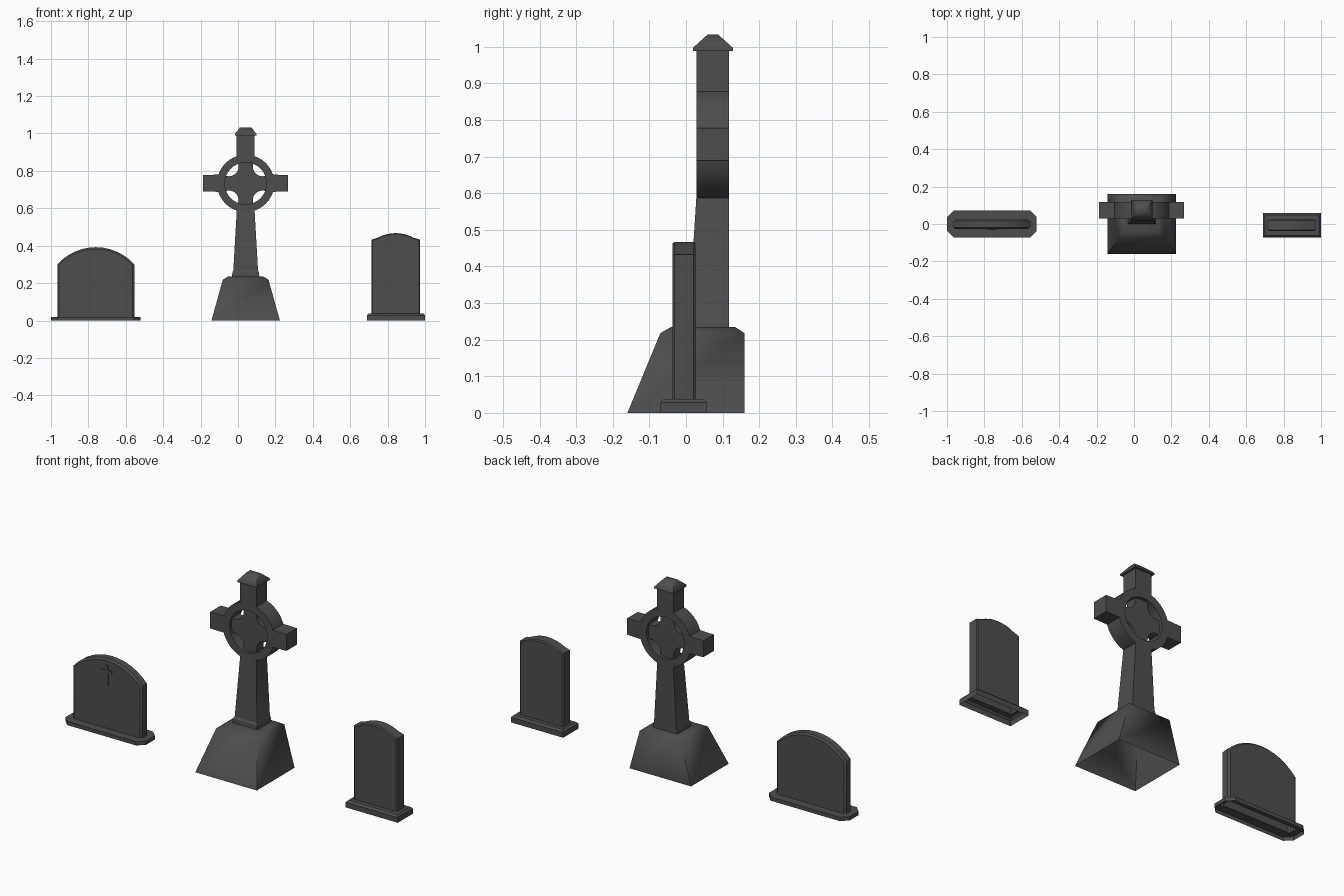
import bpy, bmesh
from math import sin, cos, pi, radians, asin

if "Cube" in bpy.data.objects:
    bpy.data.objects.remove(bpy.data.objects["Cube"])

stone = bpy.data.materials.new("dark_stone")
stone.diffuse_color = (0.075, 0.075, 0.075, 1)
stone.use_nodes = True
stone.node_tree.nodes["Principled BSDF"].inputs["Base Color"].default_value = stone.diffuse_color


def finish(name, bm, angle=30):
    bmesh.ops.recalc_face_normals(bm, faces=bm.faces)
    me = bpy.data.meshes.new(name)
    bm.to_mesh(me)
    bm.free()
    me.materials.append(stone)
    ob = bpy.data.objects.new(name, me)
    bpy.context.collection.objects.link(ob)
    bpy.ops.object.select_all(action='DESELECT')
    ob.select_set(True)
    bpy.context.view_layer.objects.active = ob
    bpy.ops.object.shade_smooth_by_angle(angle=radians(angle))
    return ob


def loft(name, loops, start=True, end=True, closed=False, skip=(), angle=30):
    """Skin a series of equal-length loops, with optional end caps."""
    bm = bmesh.new()
    rows = [[bm.verts.new(p) for p in lp] for lp in loops]
    pairs = list(zip(rows, rows[1:])) + ([(rows[-1], rows[0])] if closed else [])
    for a, b in pairs:
        for i in range(len(a)):
            if i in skip:
                continue
            j = (i + 1) % len(a)
            bm.faces.new((a[i], a[j], b[j], b[i]))
    if start and not closed:
        bm.faces.new(rows[0])
    if end and not closed:
        bm.faces.new(rows[-1])
    return finish(name, bm, angle)


def rect(x0, x1, y0, y1, z):
    return [(x0, y0, z), (x1, y0, z), (x1, y1, z), (x0, y1, z)]


def octo(x0, x1, y0, y1, z, c):
    return [(x0 + c, y0, z), (x1 - c, y0, z), (x1, y0 + c, z), (x1, y1 - c, z),
            (x1 - c, y1, z), (x0 + c, y1, z), (x0, y1 - c, z), (x0, y0 + c, z)]


def prism(name, prof, y0, y1, back=True):
    return loft(name, [[(x, y, z) for x, z in prof] for y in (y0, y1)], True, back)


def arch(cx, w, z0, z_side, z_arc, aw, top, n=12):
    """Slab outline: straight sides, optional shoulder, arched top."""
    h = top - z_arc
    r = (aw * aw + h * h) / (2 * h)
    a = asin(aw / r)
    pts = [(cx - w, z0), (cx + w, z0)]
    if aw < w:
        pts.append((cx + w, z_side))
    pts += [(cx + r * sin(a - 2 * a * i / n), top - r + r * cos(a - 2 * a * i / n))
            for i in range(n + 1)]
    if aw < w:
        pts.append((cx - w, z_side))
    return pts


def slab(name, outer, inner, y0, y1, c):
    """Upright slab, chamfered front and back edges, open underneath."""
    spec = [(inner, y0), (outer, y0 + c), (outer, y1 - c), (inner, y1)]
    return loft(name, [[(x, y, z) for x, z in p] for p, y in spec], skip=(0,))


# wide arched gravestone: plinth is a shell opening up into the slab
loft("wide_stone_plinth", [octo(-1, -0.52, -0.072, 0.072, 0, 0.035),
                           octo(-1, -0.52, -0.072, 0.072, 0.02, 0.035),
                           octo(-0.964, -0.556, -0.026, 0.024, 0.02, 0.003)],
     False, False)
CX = -0.76
slab("wide_stone_slab", arch(CX, 0.206, 0.02, 0.3, 0.3, 0.206, 0.392),
     arch(CX, 0.197, 0.02, 0.296, 0.296, 0.197, 0.383), -0.027, 0.025, 0.008)

# small relief cross
t, b = 0.008, 0.03
prism("relief_cross", [(CX + x, z) for x, z in [
    (-t, 0.25), (t, 0.25), (t, 0.318), (b, 0.318), (b, 0.334), (t, 0.334),
    (t, 0.358), (-t, 0.358), (-t, 0.334), (-b, 0.334), (-b, 0.318), (-t, 0.318)]],
    -0.031, -0.0265, back=False)

# narrow gravestone with shoulders
loft("narrow_stone_plinth", [rect(0.69, 1, -0.071, 0.058, 0),
                             rect(0.69, 1, -0.071, 0.058, 0.028),
                             rect(0.7, 0.99, -0.061, 0.048, 0.038),
                             rect(0.715, 0.971, -0.035, 0.024, 0.038)], False, False)
CX = 0.843
slab("narrow_stone_slab", arch(CX, 0.13, 0.038, 0.432, 0.443, 0.095, 0.467, 10),
     arch(CX, 0.124, 0.038, 0.428, 0.439, 0.092, 0.462, 10), -0.037, 0.026, 0.006)

# tall ring cross: pedestal
CX, CZ = 0.041, 0.733
Y0, Y1 = 0.029, 0.118
loft("cross_pedestal", [rect(CX - 0.183, CX + 0.183, -0.16, 0.16, 0),
                        rect(CX - 0.122, CX + 0.122, -0.07, 0.16, 0.218),
                        rect(CX - 0.095, CX + 0.095, -0.04, 0.133, 0.235)],
     start=False, angle=60)

# tapered shaft with foot collar
loft("cross_shaft", [rect(CX - w, CX + w, y, Y1, z) for w, y, z in [
    (0.073, 0.0, 0.235), (0.071, 0.001, 0.258), (0.066, 0.008, 0.268),
    (0.047, Y0, 0.6)]], False, False)

# ring
N = 40
rings = []
for r, y in [(0.153, Y0), (0.153, Y1), (0.112, Y1), (0.112, Y0)]:
    rings.append([(CX + r * cos(2 * pi * i / N), y, CZ + r * sin(2 * pi * i / N))
                  for i in range(N)])
loft("cross_ring", rings, closed=True)

# recessed centre with hollowed corners between the four arms
prof = []
for q in range(4):
    c, s = cos(q * pi / 2), sin(q * pi / 2)
    quarter = [(0.115, -0.043), (0.115, 0.043)]
    for i in range(9):
        a = pi / 2 - (pi / 2 + pi / 6) * i / 8 + pi / 12
        quarter.append((0.09 - 0.052 * cos(a), 0.09 - 0.052 * sin(a)))
    prof += [(CX + x * c - z * s, CZ + x * s + z * c) for x, z in quarter]
prism("cross_centre", prof, Y0 + 0.016, Y1 - 0.016)

# side arms and top arm
for side, name in ((-1, "left_arm"), (1, "right_arm")):
    prism(name, [(CX + side * x, z) for x, z in [
        (0.143, 0.688), (0.227, 0.69), (0.227, 0.778), (0.143, 0.78)]], Y0, Y1)
loft("top_arm", [rect(CX - 0.048, CX + 0.048, Y0, Y1, z) for z in (0.876, 0.99)],
     False, False)

# roof-like cap
loft("cross_cap", [rect(CX - a, CX + a, 0.0735 - b, 0.0735 + b, z) for a, b, z in [
    (0.058, 0.055, 0.988), (0.058, 0.055, 0.997), (0.03, 0.015, 1.033)]], angle=60)
